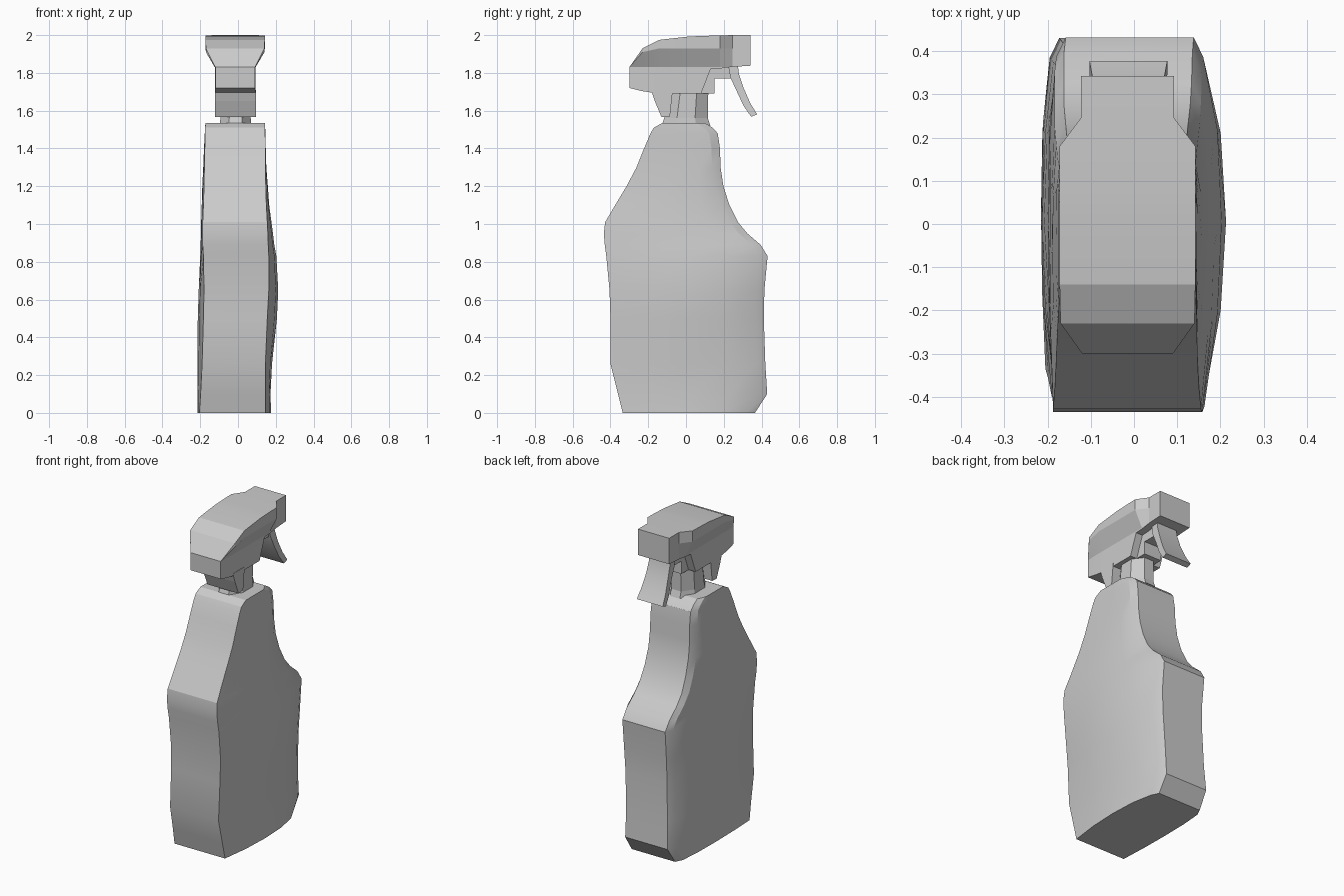
import bpy, bmesh, math


def finish(name, bm, smooth=0):
    bmesh.ops.remove_doubles(bm, verts=bm.verts, dist=0.0005)
    bmesh.ops.recalc_face_normals(bm, faces=bm.faces)
    me = bpy.data.meshes.new(name)
    bm.to_mesh(me)
    bm.free()
    ob = bpy.data.objects.new(name, me)
    bpy.context.collection.objects.link(ob)
    if smooth:
        bpy.ops.object.select_all(action='DESELECT')
        ob.select_set(True)
        bpy.context.view_layer.objects.active = ob
        bpy.ops.object.shade_smooth_by_angle(angle=math.radians(smooth))
    return ob


def loft(name, rings, smooth=0):
    bm = bmesh.new()
    vs = [[bm.verts.new(p) for p in r] for r in rings]
    n = len(vs[0])
    for a, b in zip(vs, vs[1:]):
        for i in range(n):
            j = (i + 1) % n
            bm.faces.new((a[i], a[j], b[j], b[i]))
    bm.faces.new(vs[0])
    bm.faces.new(vs[-1])
    return finish(name, bm, smooth)


def prism(name, profile, half, cx=-0.013):
    return loft(name, [[(cx + s * half, y, z) for y, z in profile] for s in (-1, 1)])


# bottle body: z, front y, back y, front left/right width, middle left/right width
rows = [
    (0.00, -.335, .365, .205, .145, .215, .175),
    (0.10, -.36, .43, .198, .145, .215, .172),
    (0.26, -.40, .42, .190, .145, .215, .180),
    (0.50, -.40, .412, .183, .155, .213, .206),
    (0.65, -.405, .415, .180, .163, .208, .213),
    (0.83, -.422, .432, .183, .163, .200, .203),
    (0.89, -.430, .395, .187, .160, .198, .192),
    (0.95, -.435, .325, .187, .158, .196, .185),
    (1.01, -.428, .275, .187, .155, .195, .177),
    (1.10, -.375, .230, .183, .150, .192, .165),
    (1.20, -.315, .198, .180, .147, .189, .158),
    (1.30, -.262, .183, .178, .146, .184, .150),
    (1.40, -.222, .180, .176, .145, .180, .147),
    (1.48, -.188, .168, .174, .144, .176, .145),
    (1.51, -.170, .140, .174, .143, .175, .144),
    (1.535, -.125, .100, .172, .142, .172, .142)]
rings = []
for z, yf, yb, fl, fr, ml, mr in rows:
    sides = []
    for s, f, m in ((1, fr, mr), (-1, fl, ml)):
        side = [(s * f, yf, z)]
        for t in (0.25, 0.5, 0.75):
            k = 1 - (2 * t - 1) ** 2
            side.append((s * (f + (m - f) * k), yf + (yb - yf) * t, z))
        side += [(s * (f - .003), yb - .045, z), (s * (f - .025), yb, z)]
        sides.append(side)
    rings.append(sides[0] + sides[1][::-1])
loft("bottle_body", rings, 20)

# octagonal neck collar
loft("neck_collar", [[(-.013 + rx * math.cos(a), y0 + ry * math.sin(a), z)
                      for a in [math.pi / 8 + i * math.pi / 4 for i in range(8)]]
                     for z, rx, ry, y0 in ((1.52, .09, .14, 0), (1.56, .087, .125, 0),
                                           (1.72, .085, .112, .015))])

# sprayer head: y, bottom z, shoulder z, top z, upper half width
head = [(-.30, 1.72, 1.83, 1.83, .105), (-.23, 1.703, 1.91, 1.93, .155),
        (-.14, 1.69, 1.93, 1.975, .157), (.02, 1.69, 1.93, 1.993, .157),
        (.08, 1.69, 1.93, 1.995, .157), (.13, 1.82, 1.93, 1.997, .157),
        (.18, 1.823, 1.93, 1.998, .157), (.245, 1.832, 1.93, 2.0, .108),
        (.342, 1.838, 1.93, 2.0, .108)]
rings = []
for y, b, sh, top, w in head:
    low = min(w, .108)
    mid = max(b, 1.83)
    half = [(low, b), (low, mid), (w, sh), (w, top)]
    rings.append([(-.015 + x, y, z) for x, z in half]
                 + [(-.015 - x, y, z) for x, z in half[::-1]])
loft("sprayer_head", rings, 20)

# front locking tab below the head
prism("locking_tab", [(-.185, 1.71), (-.165, 1.65), (-.13, 1.566), (-.085, 1.57),
                      (-.07, 1.71)], .108)

# pump block behind the trigger
prism("pump_block", [(.06, 1.69), (.15, 1.69), (.15, 1.77), (.25, 1.77),
                     (.25, 1.84), (.06, 1.84)], .06)

# curved trigger, flaring slightly towards its tip
trigger = [((.225, 1.83), (.275, 1.835), .07), ((.235, 1.775), (.28, 1.795), .072),
           ((.27, 1.70), (.305, 1.72), .075), ((.305, 1.625), (.34, 1.64), .083),
           ((.345, 1.568), (.377, 1.58), .09)]
loft("trigger", [[(-.013 - w, *a), (-.013 + w, *a), (-.013 + w, *b), (-.013 - w, *b)]
                 for a, b, w in trigger], 25)
